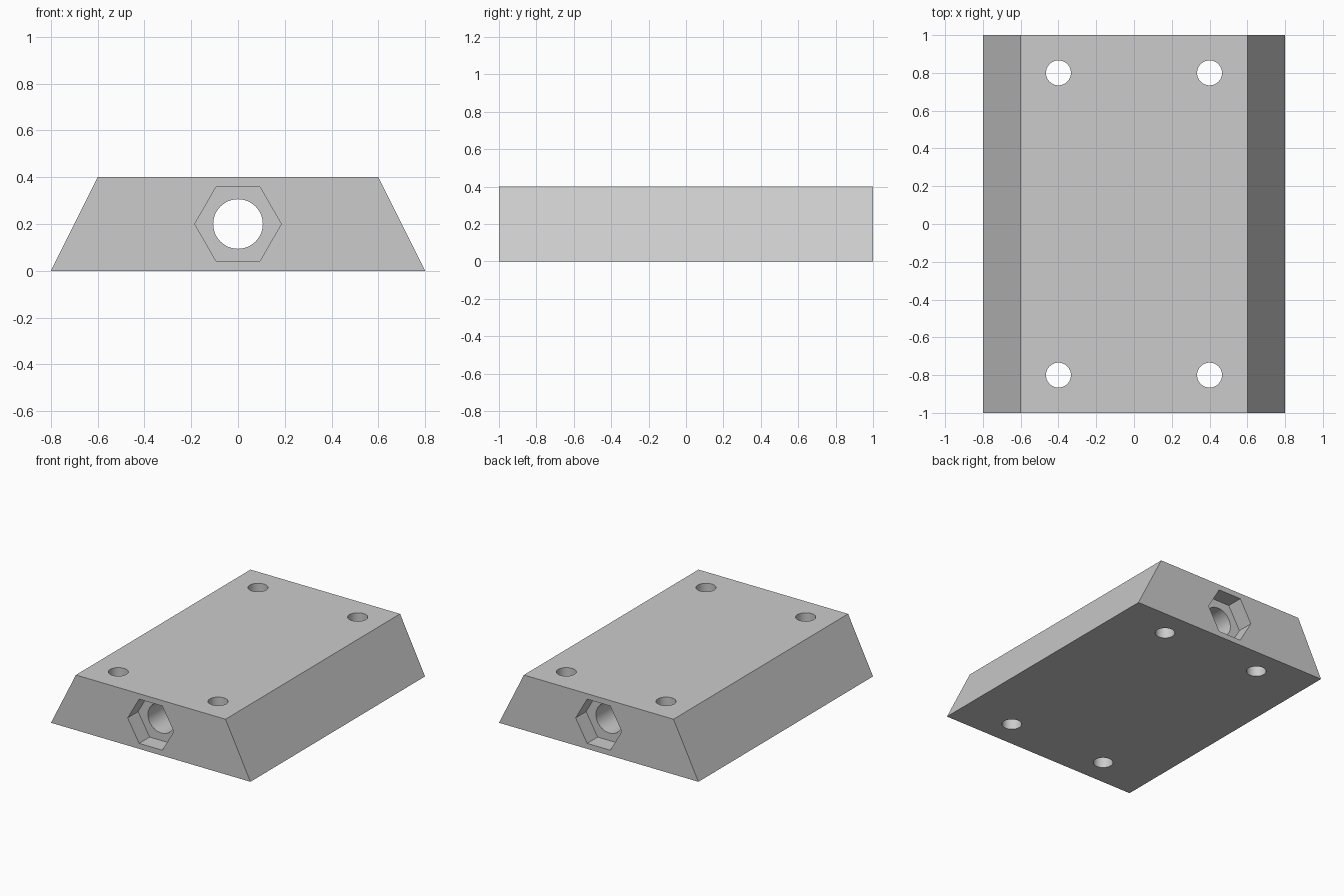
import bpy
import bmesh
from math import cos, sin, tau

old = bpy.data.objects.get("Cube")
if old:
    bpy.data.objects.remove(old, do_unlink=True)

grey = bpy.data.materials.new("light grey")
grey.use_nodes = True
colour = (0.6, 0.6, 0.6, 1)
grey.diffuse_color = colour
grey.node_tree.nodes["Principled BSDF"].inputs["Base Color"].default_value = colour


def prism(name, profile, start, sweep):
    """Extrude a closed 2D profile along y or z, from start to start + sweep."""
    bm = bmesh.new()
    axis = 1 if sweep[1] else 2
    verts = []
    for a, b in profile:
        co = (a, 0, b) if axis == 1 else (a, b, 0)
        verts.append(bm.verts.new([c + s for c, s in zip(co, start)]))
    face = bm.faces.new(verts)
    out = bmesh.ops.extrude_face_region(bm, geom=[face])
    moved = [v for v in out["geom"] if isinstance(v, bmesh.types.BMVert)]
    bmesh.ops.translate(bm, verts=moved, vec=sweep)
    bmesh.ops.recalc_face_normals(bm, faces=bm.faces)
    mesh = bpy.data.meshes.new(name)
    bm.to_mesh(mesh)
    bm.free()
    mesh.materials.append(grey)
    obj = bpy.data.objects.new(name, mesh)
    bpy.context.collection.objects.link(obj)
    return obj


def ring(radius, sides):
    return [(radius * cos(tau * i / sides), radius * sin(tau * i / sides))
            for i in range(sides)]


# Body with sloping sides
block = prism("mounting_block", [(-0.8, 0), (0.8, 0), (0.6, 0.4), (-0.6, 0.4)],
              (0, -1, 0), (0, 2, 0))

# Lengthwise bore, hexagonal nut pockets at both ends, four screw holes
cutters = [prism("bore_cutter", ring(0.106, 64), (0, -1.2, 0.2), (0, 2.4, 0))]
for end in (-1, 1):
    cutters.append(prism("nut_pocket_cutter", ring(0.185, 6),
                         (0, end * 0.88, 0.2), (0, end * 0.3, 0)))
    for side in (-1, 1):
        cutters.append(prism("screw_hole_cutter", ring(0.066, 48),
                             (side * 0.4, end * 0.8, -0.2), (0, 0, 0.8)))

bpy.ops.object.select_all(action="DESELECT")
bpy.context.view_layer.objects.active = block
block.select_set(True)
for cutter in cutters:
    cutter.hide_render = True
    mod = block.modifiers.new("cut", "BOOLEAN")
    mod.operation = "DIFFERENCE"
    mod.solver = "EXACT"
    mod.object = cutter
    bpy.ops.object.modifier_apply(modifier=mod.name)
for cutter in cutters:
    bpy.data.objects.remove(cutter, do_unlink=True)

bpy.ops.object.shade_smooth_by_angle()
